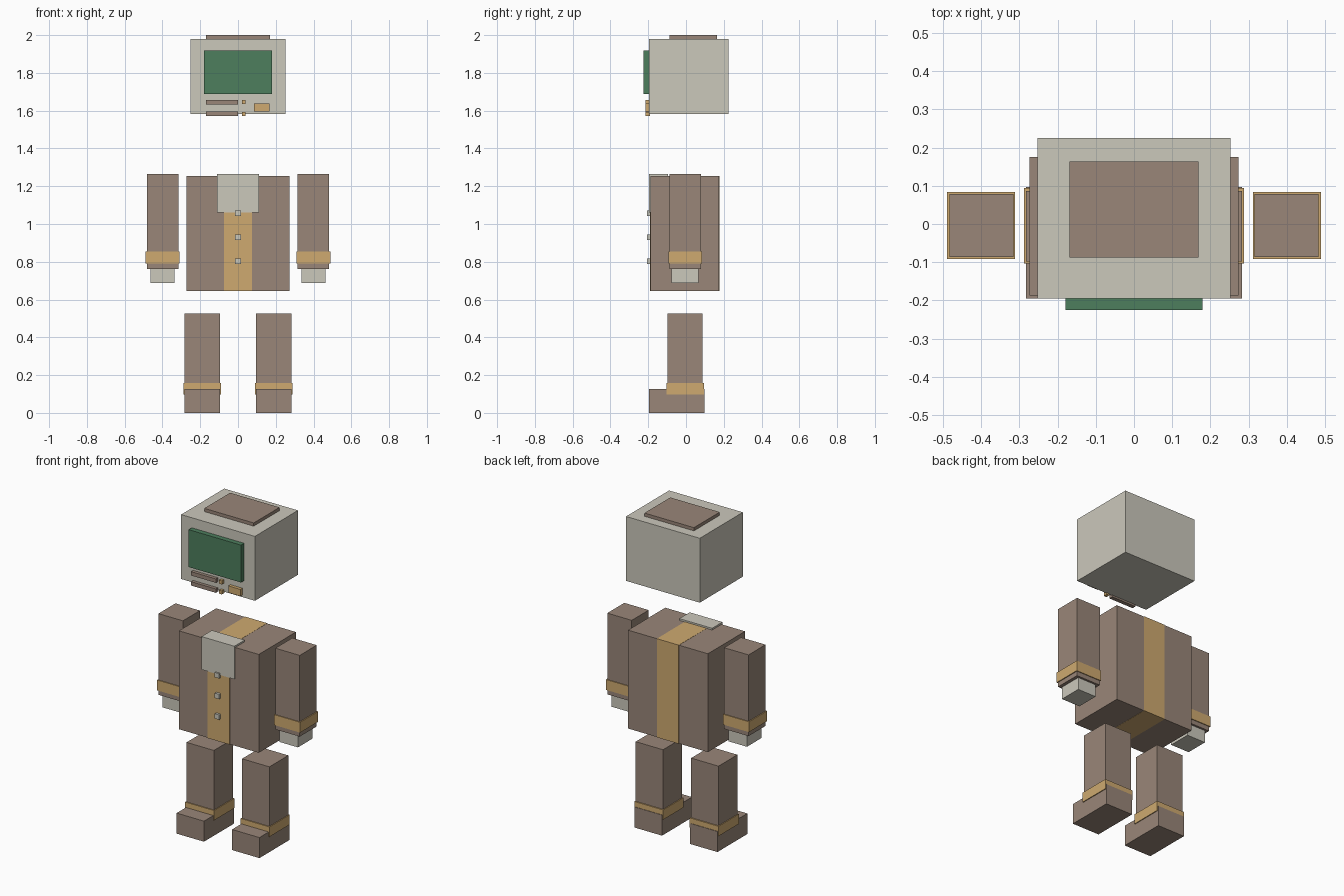
import bpy
import bmesh
from mathutils import Matrix, Vector

if "Cube" in bpy.data.objects:
    bpy.data.objects.remove(bpy.data.objects["Cube"])


def material(name, r, g, b):
    m = bpy.data.materials.new(name)
    m.diffuse_color = (r, g, b, 1)
    m.use_nodes = True
    m.node_tree.nodes["Principled BSDF"].inputs["Base Color"].default_value = m.diffuse_color
    return m


BROWN = material("brown", 0.32, 0.24, 0.19)
TAN = material("tan", 0.62, 0.40, 0.16)
BEIGE = material("beige", 0.60, 0.58, 0.50)
GREEN = material("green", 0.075, 0.21, 0.11)


def box(name, xs, ys, zs, mat):
    """Flat-faced box spanning the given ranges."""
    lo, hi = Vector((xs[0], ys[0], zs[0])), Vector((xs[1], ys[1], zs[1]))
    bm = bmesh.new()
    bmesh.ops.create_cube(bm, size=1, matrix=Matrix.Diagonal((*(hi - lo), 1)))
    mesh = bpy.data.meshes.new(name)
    bm.to_mesh(mesh)
    bm.free()
    mesh.materials.append(mat)
    ob = bpy.data.objects.new(name, mesh)
    ob.location = (lo + hi) / 2
    bpy.context.collection.objects.link(ob)
    return ob


def pair(name, xs, ys, zs, mat):
    """The same box on both sides of x = 0."""
    box("left_" + name, xs, ys, zs, mat)
    box("right_" + name, (-xs[1], -xs[0]), ys, zs, mat)


# Monitor head with screen and top plate
box("head", (-0.252, 0.252), (-0.195, 0.2255), (1.582, 1.98), BEIGE)
box("top_plate", (-0.169, 0.169), (-0.088, 0.164), (1.975, 2.0), BROWN)
box("screen", (-0.179, 0.179), (-0.2255, -0.19), (1.687, 1.918), GREEN)

# Drive slots, each with a small light, and a wider button
for i, z in enumerate((1.645, 1.583)):
    box(f"drive_slot_{i + 1}", (-0.17, -0.001), (-0.215, -0.19), (z - 0.012, z + 0.012), BROWN)
    box(f"drive_light_{i + 1}", (0.021, 0.04), (-0.215, -0.19), (z - 0.011, z + 0.011), TAN)
box("power_button", (0.084, 0.166), (-0.215, -0.19), (1.595, 1.637), TAN)

# Coat body, central stripe, collar and buttons
box("torso", (-0.273, 0.273), (-0.187, 0.176), (0.645, 1.253), BROWN)
box("coat_stripe", (-0.075, 0.075), (-0.190, 0.178), (0.644, 1.254), TAN)
box("collar", (-0.112, 0.112), (-0.196, -0.095), (1.06, 1.264), BEIGE)
for i, z in enumerate((1.057, 0.929, 0.802)):
    box(f"coat_button_{i + 1}", (-0.015, 0.015), (-0.206, -0.185), (z - 0.015, z + 0.015), BEIGE)

# Arms
pair("arm", (0.316, 0.483), (-0.087, 0.079), (0.763, 1.265), BROWN)
pair("sleeve_cuff", (0.311, 0.489), (-0.092, 0.084), (0.791, 0.855), TAN)
pair("hand", (0.336, 0.463), (-0.076, 0.066), (0.687, 0.78), BEIGE)

# Legs
pair("leg", (0.096, 0.283), (-0.098, 0.087), (0.1, 0.527), BROWN)
pair("trouser_cuff", (0.091, 0.288), (-0.104, 0.094), (0.098, 0.159), TAN)
pair("foot", (0.096, 0.283), (-0.195, 0.097), (0.0, 0.127), BROWN)
